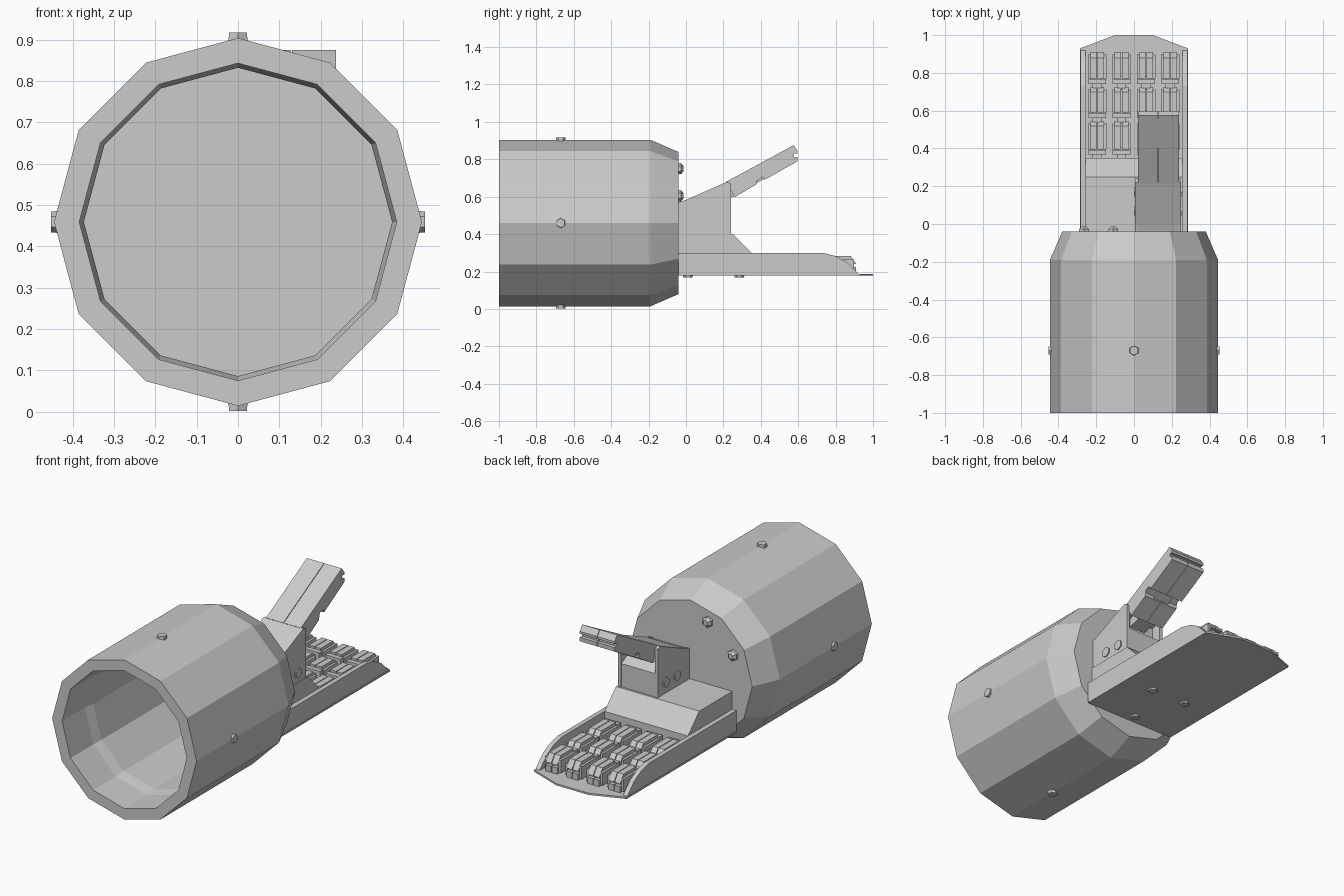
import bpy, bmesh, math
from mathutils import Vector

if "Cube" in bpy.data.objects:
    bpy.data.objects.remove(bpy.data.objects["Cube"])


def finish(name, bm):
    bmesh.ops.recalc_face_normals(bm, faces=bm.faces)
    me = bpy.data.meshes.new(name)
    bm.to_mesh(me)
    bm.free()
    ob = bpy.data.objects.new(name, me)
    bpy.context.collection.objects.link(ob)
    return ob


def extrude(name, pts, offset):
    """Solid from a flat outline swept along an offset."""
    bm = bmesh.new()
    face = bm.faces.new([bm.verts.new(p) for p in pts])
    res = bmesh.ops.extrude_face_region(bm, geom=[face], use_keep_orig=True)
    moved = [g for g in res["geom"] if isinstance(g, bmesh.types.BMVert)]
    bmesh.ops.translate(bm, verts=moved, vec=offset)
    return finish(name, bm)


def side_prism(name, x0, x1, yz):
    return extrude(name, [(x0, y, z) for y, z in yz], (x1 - x0, 0, 0))


def box(name, x0, x1, y0, y1, z0, z1):
    return side_prism(name, x0, x1, [(y0, z0), (y1, z0), (y1, z1), (y0, z1)])


def bolt(name, base, direction, height, r1=0.027, r2=0.025):
    """Six-sided bolt head rising from base along direction."""
    bm = bmesh.new()
    bmesh.ops.create_cone(bm, cap_ends=True, segments=6, radius1=r1, radius2=r2, depth=height)
    d = Vector(direction)
    bmesh.ops.transform(bm, verts=bm.verts, matrix=d.to_track_quat('Z', 'Y').to_matrix().to_4x4())
    bmesh.ops.translate(bm, verts=bm.verts, vec=Vector(base) + d * height / 2)
    return finish(name, bm)


# Twelve-sided hollow cuff, closed at the hand end
CZ = 0.459
bm = bmesh.new()
rings = []
for r, y in [(0.38, -0.04), (0.445, -0.19), (0.445, -1), (0.384, -1),
             (0.384, -0.80), (0.373, -0.74), (0.373, -0.07)]:
    rings.append([bm.verts.new((r * math.sin(i * math.pi / 6), y, CZ + r * math.cos(i * math.pi / 6)))
                  for i in range(12)])
for a, b in zip(rings, rings[1:]):
    for i in range(12):
        j = (i + 1) % 12
        bm.faces.new((a[i], a[j], b[j], b[i]))
bm.faces.new(rings[0])
bm.faces.new(rings[-1])
finish("cuff", bm)

# Bolts around the cuff and on its end plate
for k, (dx, dz) in enumerate([(0, 1), (0, -1), (1, 0), (-1, 0)]):
    bolt(f"cuff_bolt_{k}", (dx * 0.432, -0.67, CZ + dz * 0.432), (dx, 0, dz), 0.02 if dx else 0.026)
for k, (x, z) in enumerate([(-0.11, 0.75), (-0.265, 0.605)]):
    bolt(f"end_plate_bolt_{k}", (x, -0.045, z), (0, 1, 0), 0.018, 0.03, 0.03)
    bolt(f"end_plate_bolt_cap_{k}", (x, -0.027, z), (0, 1, 0), 0.013, 0.03, 0.015)

# Hand tray: floor and side walls
extrude("hand_floor", [(-0.285, -0.04, 0.178), (0.285, -0.04, 0.178), (0.285, 0.93, 0.178),
                       (0.1, 1, 0.178), (-0.1, 1, 0.178), (-0.285, 0.93, 0.178)], (0, 0, 0.01))
wall = [(-0.04, 0.18), (0.925, 0.18), (0.915, 0.195), (0.86, 0.25), (0.80, 0.283), (0.73, 0.30), (-0.04, 0.30)]
side_prism("tray_wall_left", -0.283, -0.257, wall)
side_prism("tray_wall_right", 0.257, 0.283, wall)
for k, (x, y) in enumerate([(0, 0.01), (0.11, 0.285), (-0.11, 0.285)]):
    bolt(f"floor_bolt_{k}", (x, y, 0.18), (0, 0, -1), 0.011)

# Palm block
side_prism("palm", -0.257, 0.257, [(-0.04, 0.185), (0.35, 0.185), (0.35, 0.30), (0.25, 0.40), (-0.04, 0.40)])

# Fingers: split segments joined by narrow hinges
for f, cx in enumerate([-0.195, -0.066, 0.064, 0.192]):
    for s, (y0, y1) in enumerate([(0.395, 0.545), (0.59, 0.725), (0.77, 0.91)]):
        prof = [(y0, 0.20), (y1 - 0.01, 0.20), (y1, 0.225), (y1, 0.25), (y1 - 0.025, 0.283), (y0, 0.283)]
        if s == 2:  # slotted fingertip
            prof = [(y0, 0.19), (y1, 0.19), (y1, 0.225), (y1 - 0.02, 0.225), (y1 - 0.02, 0.24),
                    (y1, 0.24), (y1 - 0.03, 0.283), (y0, 0.283)]
        for side in (-1, 1):
            a, b = sorted((cx + side * 0.002, cx + side * 0.036))
            side_prism(f"finger_{f}_segment_{s}_{side}", a, b, prof)
            a, b = sorted((cx + side * 0.036, cx + side * 0.049))
            box(f"finger_{f}_rail_{s}_{side}", a, b, y0, y1 - 0.012, 0.195, 0.265)
        box(f"finger_{f}_hinge_{s}", cx - 0.024, cx + 0.024, y0 - 0.06, y0 + 0.01, 0.20, 0.255)
        box(f"finger_{f}_pin_{s}", cx - 0.047, cx + 0.047, y0 - 0.028, y0 - 0.002, 0.205, 0.272)

# Thumb bracket: two cheeks, core and sloped roof
cheek = [(-0.04, 0.38), (0.24, 0.38), (0.24, 0.67), (0.22, 0.68), (0, 0.583), (-0.04, 0.57)]
side_prism("bracket_cheek_inner", 0.006, 0.024, cheek)
side_prism("bracket_cheek_outer", 0.232, 0.25, cheek)
side_prism("bracket_core", 0.024, 0.232, [(-0.04, 0.38), (0.238, 0.38), (0.238, 0.53), (0.18, 0.56),
                                          (0.18, 0.66), (0, 0.58), (-0.04, 0.565)])
side_prism("bracket_roof", 0.024, 0.232, [(0, 0.56), (0.235, 0.65), (0.24, 0.67), (0.22, 0.68), (0, 0.583)])
for k, y in enumerate((0.07, 0.17)):
    bolt(f"bracket_bolt_outer_{k}", (0.248, y, 0.45), (1, 0, 0), 0.008, 0.029, 0.029)
    bolt(f"bracket_bolt_inner_{k}", (0.008, y, 0.46), (-1, 0, 0), 0.008, 0.029, 0.029)

# Thumb: two halves with a notch below and a slot in the tip, plus hinges
thumb = [(0.215, 0.68), (0.575, 0.875), (0.597, 0.845), (0.597, 0.832), (0.577, 0.832), (0.577, 0.812),
         (0.597, 0.812), (0.597, 0.79), (0.42, 0.69), (0.41, 0.708), (0.38, 0.70), (0.375, 0.665), (0.26, 0.597)]
side_prism("thumb_half_left", 0.022, 0.128, thumb)
side_prism("thumb_half_right", 0.131, 0.237, thumb)
side_prism("thumb_core", 0.03, 0.23, [(0.25, 0.69), (0.56, 0.86), (0.565, 0.79), (0.42, 0.71), (0.26, 0.61)])
side_prism("thumb_hinge_base", 0.08, 0.18, [(0.17, 0.58), (0.27, 0.605), (0.27, 0.66), (0.17, 0.65)])
side_prism("thumb_hinge_middle", 0.08, 0.18, [(0.37, 0.668), (0.425, 0.70), (0.41, 0.73), (0.36, 0.70)])
